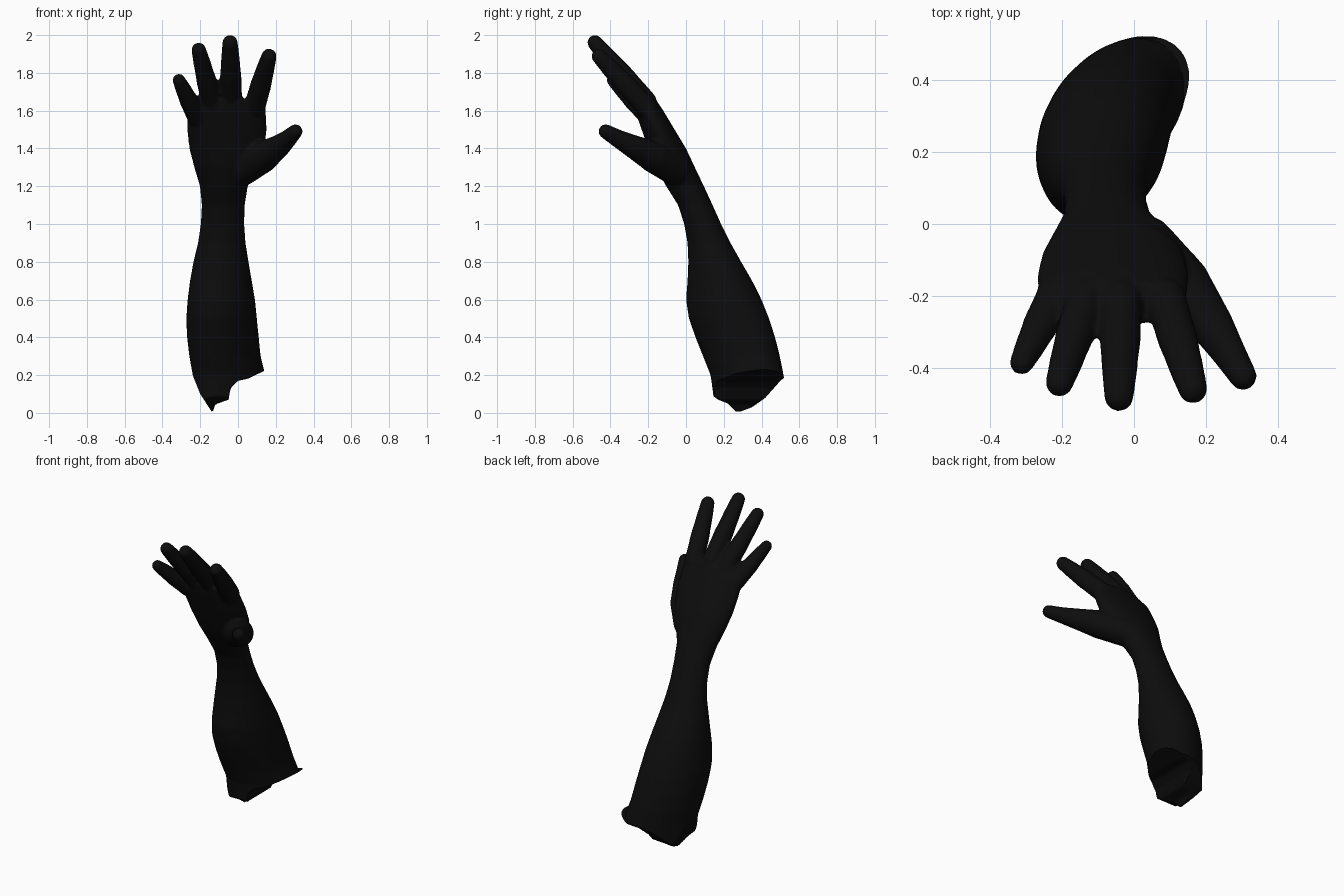
import bpy, bmesh, math
from mathutils import Vector

cube = bpy.data.objects.get("Cube")
if cube:
    bpy.data.objects.remove(cube)


def material(name, colour):
    mat = bpy.data.materials.new(name)
    mat.use_nodes = True
    mat.diffuse_color = colour
    bsdf = next(n for n in mat.node_tree.nodes if n.type == 'BSDF_PRINCIPLED')
    bsdf.inputs["Base Color"].default_value = colour
    return mat


def lerp_table(table, x):
    """Piecewise linear lookup in (position, value) pairs."""
    for (a, va), (b, vb) in zip(table, table[1:]):
        if x <= b:
            return va + (vb - va) * max(0, x - a) / (b - a)
    return table[-1][1]


def loft(bm, rings, sides=40):
    """Skin horizontal oval rings given as (z, left, right, front, back)."""
    loops = []
    for z, left, right, front, back in rings:
        twist = 0.38 * min(1, max(0, 1 - z))
        loop = []
        for i in range(sides):
            t = math.tau * i / sides
            x = (left + right) / 2 + (right - left) / 2 * math.cos(t)
            y = (front + back) / 2 + (back - front) / 2 * math.sin(t + twist)
            loop.append(bm.verts.new((x, y, z)))
        loops.append(loop)
    for lower, upper in zip(loops, loops[1:]):
        for i in range(sides):
            j = (i + 1) % sides
            bm.faces.new((lower[i], lower[j], upper[j], upper[i]))
    bm.faces.new(loops[0][::-1])
    bm.faces.new(loops[-1])


def digit(bm, joints):
    """Chain of tapered capsules through (x, y, z, radius) joints."""
    for x, y, z, r in joints:
        ball = bmesh.ops.create_uvsphere(bm, u_segments=20, v_segments=14, radius=r)
        bmesh.ops.translate(bm, verts=ball["verts"], vec=(x, y, z))
    for a, b in zip(joints, joints[1:]):
        p, q = Vector(a[:3]), Vector(b[:3])
        cone = bmesh.ops.create_cone(bm, cap_ends=True, segments=20, radius1=a[3],
                                     radius2=b[3], depth=(q - p).length)
        turn = (q - p).to_track_quat('Z', 'Y').to_matrix()
        bmesh.ops.rotate(bm, verts=cone["verts"], matrix=turn)
        bmesh.ops.translate(bm, verts=cone["verts"], vec=(p + q) / 2)


def finger(bm, base, tip, thick, thin):
    """Straight finger with slight swelling at the middle joint."""
    p, q = Vector(base), Vector(tip)
    shape = ((0, 1), (.25, .9), (.45, .87), (.6, .6), (.75, .45), (1, 0))
    digit(bm, [(*p.lerp(q, t), thin + (thick - thin) * k) for t, k in shape])


bm = bmesh.new()

# Forearm, wrist and palm
loft(bm, [
    (-.1, -.23, .155, .17, .525),
    (.2, -.24, .145, .13, .517),
    (.3, -.258, .12, .09, .497),
    (.4, -.27, .11, .05, .472),
    (.5, -.274, .1, .015, .44),
    (.6, -.267, .09, 0, .4),
    (.7, -.254, .073, .008, .35),
    (.8, -.236, .056, .012, .292),
    (.9, -.212, .04, .008, .236),
    (1, -.197, .033, -.01, .186),
    (1.1, -.192, .036, -.042, .141),
    (1.2, -.202, .052, -.105, .095),
    (1.3, -.232, .1, -.16, .047),
    (1.4, -.258, .14, -.2, 0),
    (1.5, -.27, .153, -.235, -.06),
    (1.6, -.268, .148, -.27, -.12),
    (1.66, -.2, .13, -.285, -.16),
])

# Four fingers
finger(bm, (-.22, -.2, 1.57), (-.313, -.387, 1.762), .052, .034)
finger(bm, (-.132, -.205, 1.62), (-.208, -.443, 1.922), .056, .039)
finger(bm, (-.036, -.215, 1.65), (-.042, -.482, 1.96), .059, .041)
finger(bm, (.088, -.21, 1.62), (.164, -.46, 1.888), .058, .041)

# Thumb with its fleshy base
digit(bm, [
    (.03, -.06, 1.29, .085),
    (.13, -.17, 1.355, .085),
    (.215, -.28, 1.41, .062),
    (.265, -.36, 1.452, .048),
    (.304, -.425, 1.49, .039),
])

mesh = bpy.data.meshes.new("hand_and_forearm")
bmesh.ops.recalc_face_normals(bm, faces=bm.faces)
bm.to_mesh(mesh)
bm.free()
arm = bpy.data.objects.new("hand_and_forearm", mesh)
bpy.context.collection.objects.link(arm)
bpy.context.view_layer.objects.active = arm
arm.select_set(True)

# Fuse the parts into one smooth skin
remesh = arm.modifiers.new("fuse", 'REMESH')
remesh.mode = 'VOXEL'
remesh.voxel_size = .009
smooth = arm.modifiers.new("soften", 'SMOOTH')
smooth.factor = .5
smooth.iterations = 8
for name in ("fuse", "soften"):
    bpy.ops.object.modifier_apply(modifier=name)

# Ragged cut at the elbow end
across = [(-.24, .2), (-.2, .1), (-.135, 0), (-.12, .045), (-.05, .07),
          (-.04, .13), (0, .17), (.05, .18), (.155, .23)]
along = [(.13, .1), (.17, .07), (.22, .05), (.27, 0), (.35, .03),
         (.42, .08), (.5, .17), (.525, .19)]
for v in arm.data.vertices:
    if v.co.z < .3:
        cut = max(lerp_table(across, v.co.x), lerp_table(along, v.co.y))
        v.co.z = max(v.co.z, cut)

# Drop the slivers left by the cut
bm = bmesh.new()
bm.from_mesh(arm.data)
bmesh.ops.remove_doubles(bm, verts=bm.verts, dist=.002)
bm.to_mesh(arm.data)
bm.free()

arm.data.materials.clear()
arm.data.materials.append(material("near_black", (.004, .004, .004, 1)))
bpy.ops.object.shade_smooth_by_angle(angle=math.radians(50))
